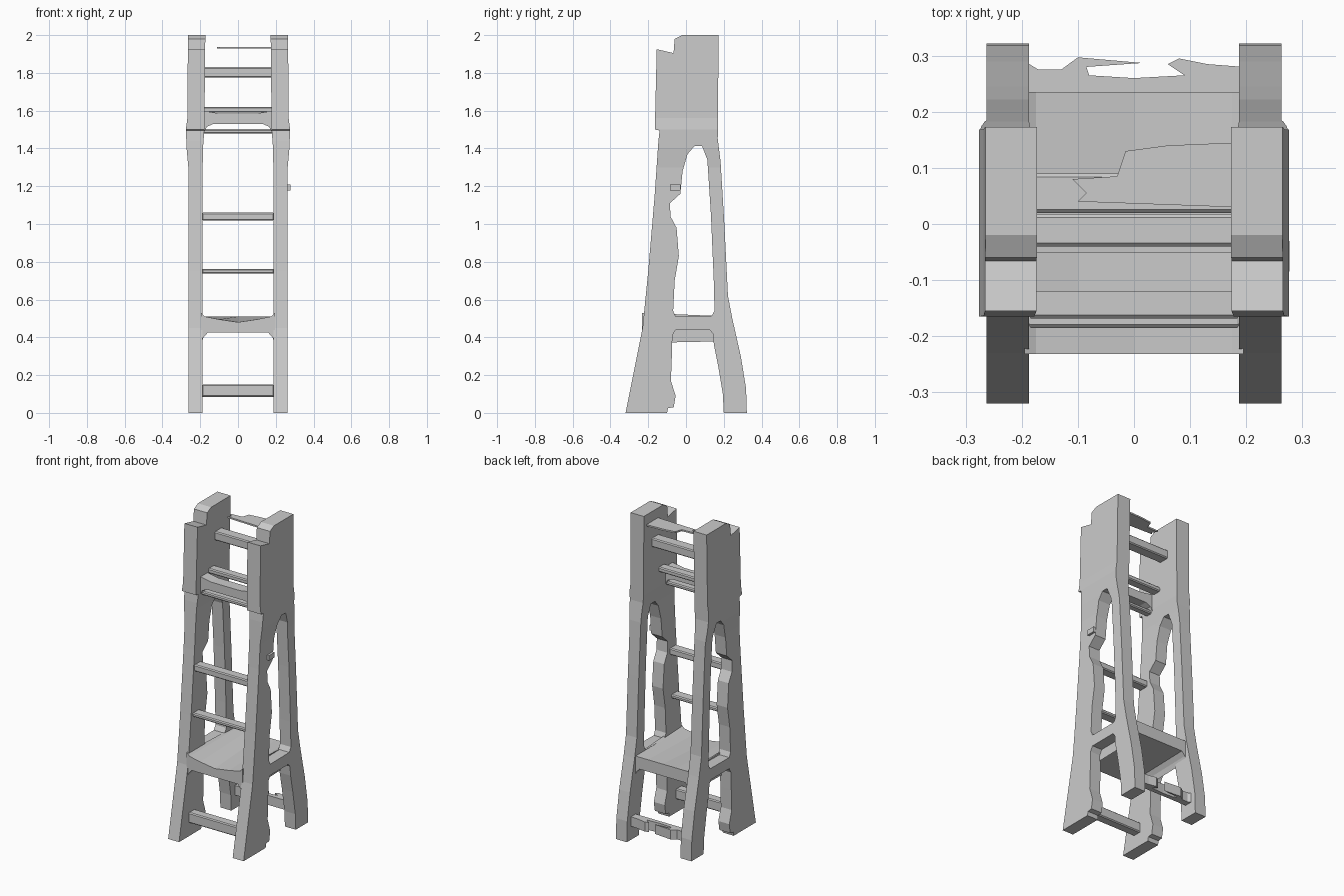
import bpy, bmesh
from mathutils import Vector

if "Cube" in bpy.data.objects:
    bpy.data.objects.remove(bpy.data.objects["Cube"])


def finish(name, bm):
    bmesh.ops.recalc_face_normals(bm, faces=bm.faces)
    me = bpy.data.meshes.new(name)
    bm.to_mesh(me)
    bm.free()
    ob = bpy.data.objects.new(name, me)
    bpy.context.collection.objects.link(ob)
    return ob


def prism(name, loops, axis, lo, hi, warp=None, cuts=()):
    """Fill 2D loops (later loops are holes) and extrude along an axis."""
    place = {'x': lambda a, b, d: (d, a, b),
             'y': lambda a, b, d: (a, d, b),
             'z': lambda a, b, d: (a, b, d)}[axis]
    bm = bmesh.new()
    edges = []
    for loop in loops:
        vs = [bm.verts.new(place(a, b, lo)) for a, b in loop]
        edges += [bm.edges.new((vs[i - 1], vs[i])) for i in range(len(vs))]
    bmesh.ops.triangle_fill(bm, edges=edges, use_beauty=True, use_dissolve=False,
                            normal=place(0, 0, 1))
    ext = bmesh.ops.extrude_face_region(bm, geom=bm.faces[:])
    moved = [g for g in ext['geom'] if isinstance(g, bmesh.types.BMVert)]
    bmesh.ops.translate(bm, verts=moved, vec=Vector(place(0, 0, hi - lo)))
    for z in cuts:
        bmesh.ops.bisect_plane(bm, geom=bm.verts[:] + bm.edges[:] + bm.faces[:],
                               plane_co=(0, 0, z), plane_no=(0, 0, 1))
    if warp:
        for v in bm.verts:
            warp(v)
    return finish(name, bm)


def bar(name, x, y, z, bevel=0.006):
    pts = [(y[0], z[0]), (y[1], z[0]), (y[1], z[1]), (y[0], z[1])]
    ob = prism(name, [pts], 'x', *x)
    if bevel:
        m = ob.modifiers.new("soft_edges", 'BEVEL')
        m.width, m.segments = bevel, 1
    return ob


def lerp_table(t, z):
    for (z0, a), (z1, b) in zip(t, t[1:]):
        if z <= z1:
            return a + (b - a) * (z - z0) / (z1 - z0)
    return t[-1][1]


# side frames: splayed legs, cross tie and solid head in one profile
outer = [(-.32, 0), (-.10, 0), (-.095, .025), (-.065, .03), (-.055, .09), (-.08, .17),
         (-.075, .3), (-.072, .41), (-.055, .44), (.125, .44), (.142, .42), (.148, .36),
         (.17, .25), (.195, .1), (.20, 0), (.322, 0), (.318, .13), (.29, .3), (.245, .5),
         (.222, .62), (.203, 1.0), (.183, 1.33), (.168, 1.45), (.17, 1.7), (.173, 2),
         (-.02, 2), (-.06, 1.98), (-.066, 1.905), (-.155, 1.925), (-.165, 1.5),
         (-.14, 1.495), (-.146, 1.44), (-.166, 1.15), (-.2, .75), (-.23, .45), (-.29, .15)]
opening = [(-.055, .51), (-.068, .54), (-.06, .7), (-.038, .83), (-.05, .98), (-.082, 1.04),
           (-.085, 1.11), (-.03, 1.16), (-.018, 1.28), (.008, 1.37), (.045, 1.413),
           (.085, 1.413), (.113, 1.34), (.132, 1.05), (.147, .7), (.151, .54), (.135, .512)]
out_x = [(0, .263), (1.3, .263), (1.4, .272), (1.5, .276), (1.56, .268), (2, .265)]
in_x = [(0, .187), (1.38, .187), (1.5, .178), (2, .173)]


def shape_side(v):
    v.co.x = lerp_table(out_x if v.co.x > .22 else in_x, v.co.z)


side = prism("side_frame", [outer, opening], 'x', .19, .26, shape_side, (1.3, 1.4, 1.5, 1.56))
side.modifiers.new("mirror", 'MIRROR')

# shelf between the legs, with filleted corners underneath
shelf = [(-.195, .37), (-.182, .40), (-.16, .425), (.16, .425), (.182, .40), (.195, .37),
         (.195, .53), (.175, .51), (.1, .495), (0, .48), (-.1, .495), (-.175, .51), (-.195, .53)]


def tilt_shelf(v):
    if v.co.y > 0 and v.co.z > .45:
        v.co.z = .51
    if v.co.y > 0 and v.co.z < .45:
        v.co.z += .01


prism("shelf", [shelf], 'y', -.232, .235, tilt_shelf)

# arched beam across the front of the head
arch = [(-.185, 1.475), (-.165, 1.515), (-.13, 1.53), (.13, 1.53), (.165, 1.515),
        (.185, 1.475), (.185, 1.6), (.1, 1.585), (-.1, 1.585), (-.185, 1.6)]
prism("head_beam", [arch], 'y', -.12, -.05)

# rungs: y range, z range
rungs = [((-.225, -.165), (.085, .15)), ((-.185, -.12), (.738, .762)),
         ((-.168, -.105), (1.018, 1.06)), ((-.105, -.06), (1.478, 1.502)),
         ((-.04, .018), (1.59, 1.62)), ((.02, .09), (1.775, 1.83))]
for i, (y, z) in enumerate(rungs):
    bar(f"rung_{i + 1}", (-.19, .19), y, z)

# broken plate near the top
plate = [(.18, .03), (-.1, .04), (-.085, .055), (-.11, .08), (-.03, .085), (-.015, .13),
         (.06, .14), (.18, .145)]
prism("broken_plate", [plate], 'z', 1.928, 1.938)

# worn rear stretcher between the back legs
worn = [(-.195, .235), (.195, .235), (.195, .28), (.13, .285), (.08, .295), (.06, .285),
        (.09, .265), (0, .26), (-.08, .265), (-.085, .28), (.015, .287), (-.1, .297),
        (-.13, .275), (-.17, .275), (-.195, .29)]
prism("rear_stretcher", [worn], 'z', .085, .145)

# small peg on the outside of the right frame
bar("side_peg", (.25, .277), (-.085, -.03), (1.178, 1.21), 0)
